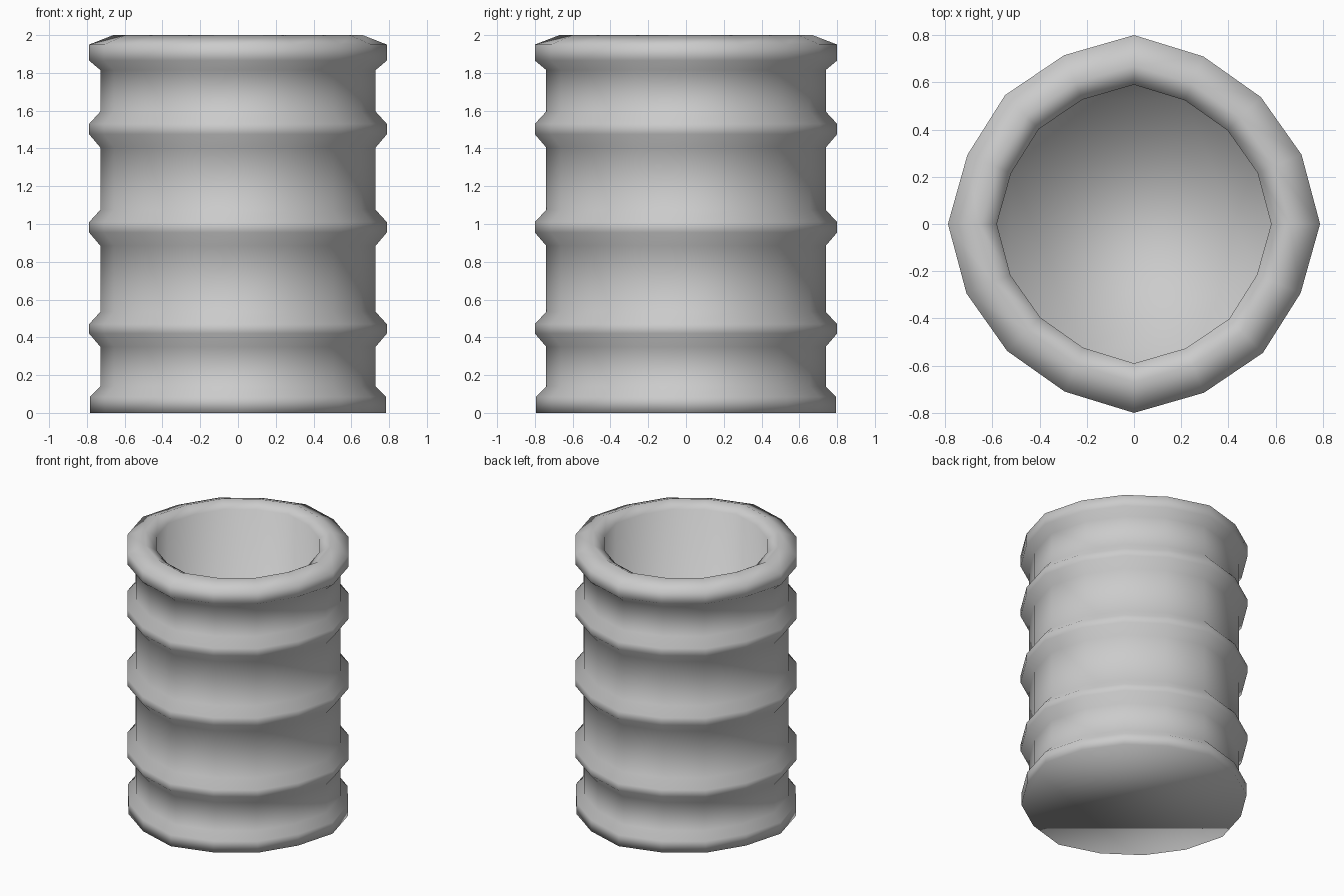
import bpy, bmesh, math

if "Cube" in bpy.data.objects:
    bpy.data.objects.remove(bpy.data.objects["Cube"])

SIDES = 16
# slight dents: radius factor per side within a quarter turn
DENTS = [0.985, 0.96, 0.95, 0.96, 1.0, 0.967, 0.965, 0.955]

# outer wall: foot flange, three hoops, rolled rim
profile = [(0.795, 0), (0.795, 0.085), (0.74, 0.14)]
for low, high in ((0.42, 0.47), (0.955, 1.01), (1.475, 1.53)):
    profile += [(0.74, low - 0.07), (0.80, low), (0.80, high), (0.74, high + 0.065)]
profile += [(0.74, 1.815), (0.80, 1.865), (0.80, 1.95), (0.67, 2.0)]
# inner wall down to the floor
profile += [(0.59, 1.955), (0.59, 0.12)]

bm = bmesh.new()
rings = []
for r, z in profile:
    ring = []
    for i in range(SIDES):
        a = 2 * math.pi * i / SIDES
        f = DENTS[i % 8]
        ring.append(bm.verts.new((r * f * math.cos(a), r * f * math.sin(a), z)))
    rings.append(ring)
for lower, upper in zip(rings, rings[1:]):
    for i in range(SIDES):
        j = (i + 1) % SIDES
        bm.faces.new((lower[i], lower[j], upper[j], upper[i]))

# base and inside floor
bm.faces.new(rings[0][::-1])
bm.faces.new(rings[-1])
bmesh.ops.recalc_face_normals(bm, faces=bm.faces)
for f in bm.faces:
    f.smooth = True

mesh = bpy.data.meshes.new("open_drum")
bm.to_mesh(mesh)
bm.free()
drum = bpy.data.objects.new("open_drum", mesh)
bpy.context.collection.objects.link(drum)
